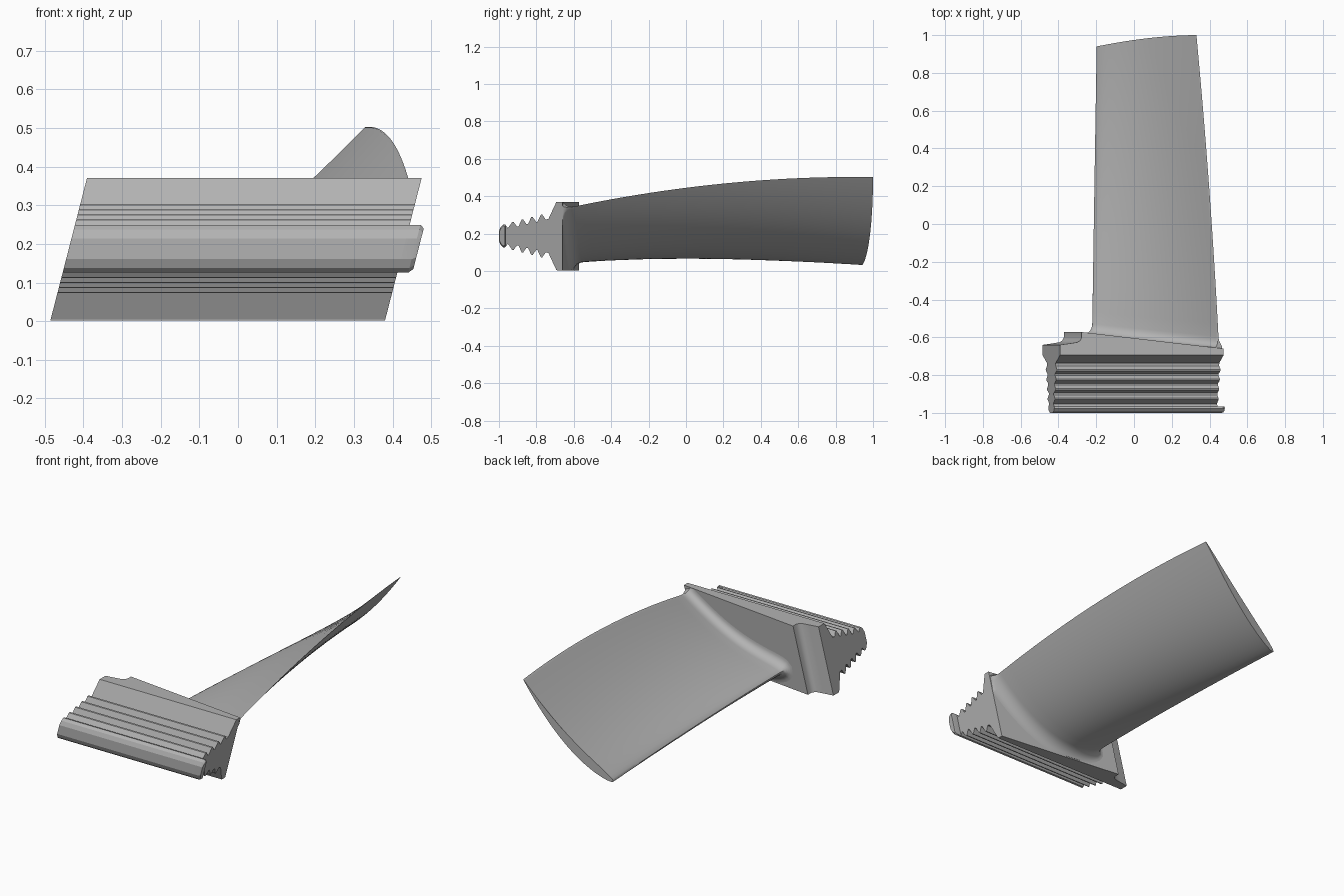
import bpy, bmesh
from math import sin, cos, pi, sqrt, radians
from mathutils import Vector

cube = bpy.data.objects.get("Cube")
if cube:
    bpy.data.objects.remove(cube, do_unlink=True)

metal = bpy.data.materials.new("grey_metal")
metal.use_nodes = True
COLOUR = (0.45, 0.45, 0.45, 1)
metal.diffuse_color = COLOUR
metal.node_tree.nodes["Principled BSDF"].inputs["Base Color"].default_value = COLOUR

SHEAR = 0.257          # the whole foot leans along x with height
MID = 0.1875           # mid height of the foot
X0, X1 = -0.486, 0.38  # foot ends before the lean
Z0, Z1 = 0.002, 0.37


def lean(u, y, z):
    return Vector((u + SHEAR * z, y, z))


def loft(name, rings, angle):
    """Skin closed rings of equal size and cap both ends."""
    bm = bmesh.new()
    loops = [[bm.verts.new(p) for p in ring] for ring in rings]
    n = len(loops[0])
    for a, b in zip(loops, loops[1:]):
        for i in range(n):
            j = (i + 1) % n
            bm.faces.new((a[i], a[j], b[j], b[i]))
    bm.faces.new(loops[0][::-1])
    bm.faces.new(loops[-1])
    bmesh.ops.recalc_face_normals(bm, faces=bm.faces)
    mesh = bpy.data.meshes.new(name)
    bm.to_mesh(mesh)
    bm.free()
    mesh.materials.append(metal)
    obj = bpy.data.objects.new(name, mesh)
    bpy.context.collection.objects.link(obj)
    bpy.ops.object.select_all(action='DESELECT')
    obj.select_set(True)
    bpy.context.view_layer.objects.active = obj
    bpy.ops.object.shade_smooth_by_angle(angle=radians(angle))
    return obj


def mirrored(half):
    """Close a (y, half width) outline about the mid height."""
    return [(y, MID + w) for y, w in half] + [(y, MID - w) for y, w in reversed(half)]


# Serrated root: rounded bottom lobe, four teeth, flared shank
lobe = [(-1, 0.027), (-0.99, 0.05), (-0.976, 0.062), (-0.966, 0.06)]
half = lobe + [(-0.952, 0.042)]
for k in range(4):
    y, w = -0.93 + 0.051 * k, 0.076 + 0.013 * k
    half += [(y, w - 0.002), (y + 0.008, w), (y + 0.026, w - 0.026), (y + 0.034, w - 0.026)]
half += [(-0.735, 0.092), (-0.693, Z1 - MID), (-0.675, Z1 - MID)]
outline = mirrored(half)
loft("serrated_root", [[lean(u, y, z) for y, z in outline] for u in (X0, X1)], 20)

# Small locking tab on one end of the lobe
tab = mirrored(lobe)
loft("locking_tab", [[lean(u, -0.98 + (y + 0.98) * s, MID + (z - MID) * s) for y, z in tab]
                     for u, s in ((X1 - 0.02, 1), (X1 + 0.028, 1), (X1 + 0.039, 0.85))], 20)

# Platform with a slanted top face and a stepped ledge
STEP = -0.372


def platform_y(u):
    return -0.572 - 0.088 * (u - STEP) / (X1 - STEP)


plan = [(X0, -0.69), (X0, -0.64), (-0.43, -0.632), (-0.395, -0.626), (-0.38, -0.617),
        (STEP, -0.6), (STEP, platform_y(STEP)), (X1, platform_y(X1)), (X1, -0.69)]
loft("platform", [[lean(u, y, z) for u, y in plan] for z in (Z0, Z1)], 35)

# Twisted aerofoil blade
HALF_POINTS = 22


def section(t):
    """Aerofoil outline in x, z at span fraction t."""
    lead = Vector((-0.222 + 0.025 * t, 0.095 - 0.02 * t - 0.04 * t * t))
    trail = Vector((0.45 - 0.085 * t - 0.035 * t * t, 0.333 + 0.362 * t - 0.192 * t * t))
    chord = trail - lead
    side = Vector((chord.y, -chord.x)).normalized()
    camber = 0.08 - 0.045 * t
    thick = 0.1 - 0.045 * t
    pts = []
    for k in range(2 * HALF_POINTS):
        a = pi * k / HALF_POINTS
        s = (1 + cos(a)) / 2
        bend = camber * 4 * s * (1 - s) * (1.2 - 0.4 * s)
        wide = thick * (1.485 * sqrt(s) - 0.63 * s - 1.758 * s**2 + 1.4215 * s**3 - 0.5075 * s**4)
        sign = 1 if k <= HALF_POINTS else -1
        pts.append(lead + chord * s + side * (bend + sign * wide))
    return pts


def tip_y(x):
    return 1 - 0.06 * max(0, (0.33 - x) / 0.527) ** 1.8


def blade_ring(t, grow=0, rise=None):
    """Span station; near the foot it is widened into the fillet."""
    pts, ring = section(t), []
    n = len(pts)
    for i, p in enumerate(pts):
        along = pts[(i + 1) % n] - pts[i - 1]
        q = p + Vector((-along.y, along.x)).normalized() * -grow
        z = min(max(q.y, Z0 + 0.006), Z1 - 0.004) if grow else q.y
        u = min(q.x - SHEAR * z, X1 - 0.003) if grow else q.x - SHEAR * z
        base = platform_y(u)
        x = u + SHEAR * z
        y = base + rise if rise is not None else base + (tip_y(x) - base) * t
        ring.append(Vector((x, y, z)))
    return ring


# Orient the outward offset from the winding of the outline
pts = section(0)
area = sum(pts[i - 1].x * pts[i].y - pts[i].x * pts[i - 1].y for i in range(len(pts)))
OUT = 1 if area > 0 else -1
FILLET = 0.05
rings = [blade_ring(0, OUT * FILLET, -0.01)]
for k in range(7):
    a = pi / 2 * k / 7
    rise = FILLET * 1.2 * (1 - cos(a))
    rings.append(blade_ring(rise / 1.6, OUT * FILLET * (1 - sin(a)), rise))
SPANS = 24
start = FILLET * 1.2 / 1.6
rings += [blade_ring(start + (1 - start) * k / SPANS) for k in range(SPANS + 1)]
loft("blade", rings, 40)
